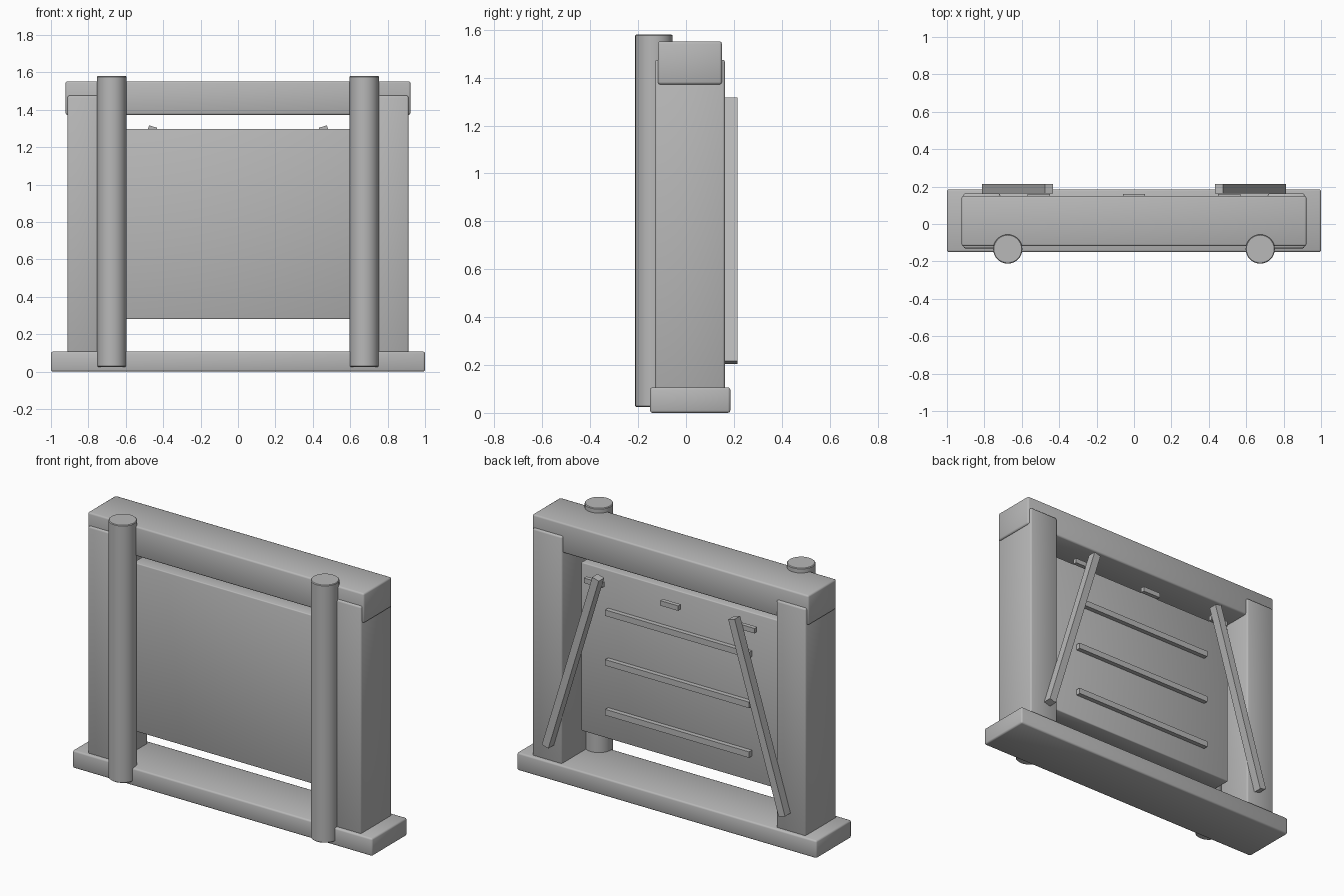
import bpy
from math import radians

if "Cube" in bpy.data.objects:
    bpy.data.objects.remove(bpy.data.objects["Cube"])

grey = bpy.data.materials.new("plain_grey")
grey.diffuse_color = (0.48, 0.48, 0.48, 1)
grey.use_nodes = True
grey.node_tree.nodes["Principled BSDF"].inputs["Base Color"].default_value = grey.diffuse_color


def box(name, lo, hi, bevel=0.0, tilt=0.0):
    """Box between two corners, optionally bevelled and tilted about y."""
    mid = [(a + b) / 2 for a, b in zip(lo, hi)]
    bpy.ops.mesh.primitive_cube_add(size=1, location=mid)
    ob = bpy.context.object
    ob.name = name
    ob.scale = [b - a for a, b in zip(lo, hi)]
    bpy.ops.object.transform_apply(location=False, rotation=False, scale=True)
    ob.rotation_euler[1] = tilt
    ob.data.materials.append(grey)
    if bevel:
        m = ob.modifiers.new("soft_edges", 'BEVEL')
        m.width = bevel
        m.segments = 2
        ob.data.polygons.foreach_set("use_smooth", [True] * 6)
    return ob


# Base plinth and top beam
box("base", (-1, -0.15, 0), (1, 0.185, 0.107), 0.01)
box("top_beam", (-0.922, -0.118, 1.372), (0.922, 0.15, 1.552), 0.01)

# Hanging panel
box("panel", (-0.66, -0.058, 0.28), (0.66, 0.057, 1.297), 0.006)

for side, s in (("right", 1), ("left", -1)):
    # Square side posts
    x0, x1 = sorted((0.715 * s, 0.912 * s))
    box(side + "_post", (x0, -0.13, 0.09), (x1, 0.163, 1.475), 0.01)

    # Round front columns
    bpy.ops.mesh.primitive_cylinder_add(vertices=32, radius=0.078, depth=1.555,
                                        location=(0.675 * s, -0.134, 0.8025))
    col = bpy.context.object
    col.name = side + "_column"
    col.data.materials.append(grey)
    m = col.modifiers.new("soft_rim", 'BEVEL')
    m.width = 0.004
    m.limit_method = 'ANGLE'
    m.angle_limit = radians(40)
    bpy.ops.object.shade_smooth_by_angle(angle=radians(30))

    # Slanted back braces, leaning inward at the top
    c = 0.622 * s
    box(side + "_brace", (c - 0.0225, 0.163, 0.185), (c + 0.0225, 0.215, 1.335),
        tilt=-0.297 * s)

# Long slats on the back of the panel
for i, z in enumerate((0.45, 0.75, 1.05)):
    box(f"back_slat_{i + 1}", (-0.48, 0.05, z - 0.018), (0.48, 0.085, z + 0.018))

# Short pegs near the top of the back
for i, x in enumerate((-0.51, 0, 0.51)):
    box(f"peg_{i + 1}", (x - 0.06, 0.135, 1.235), (x + 0.06, 0.16, 1.265))
